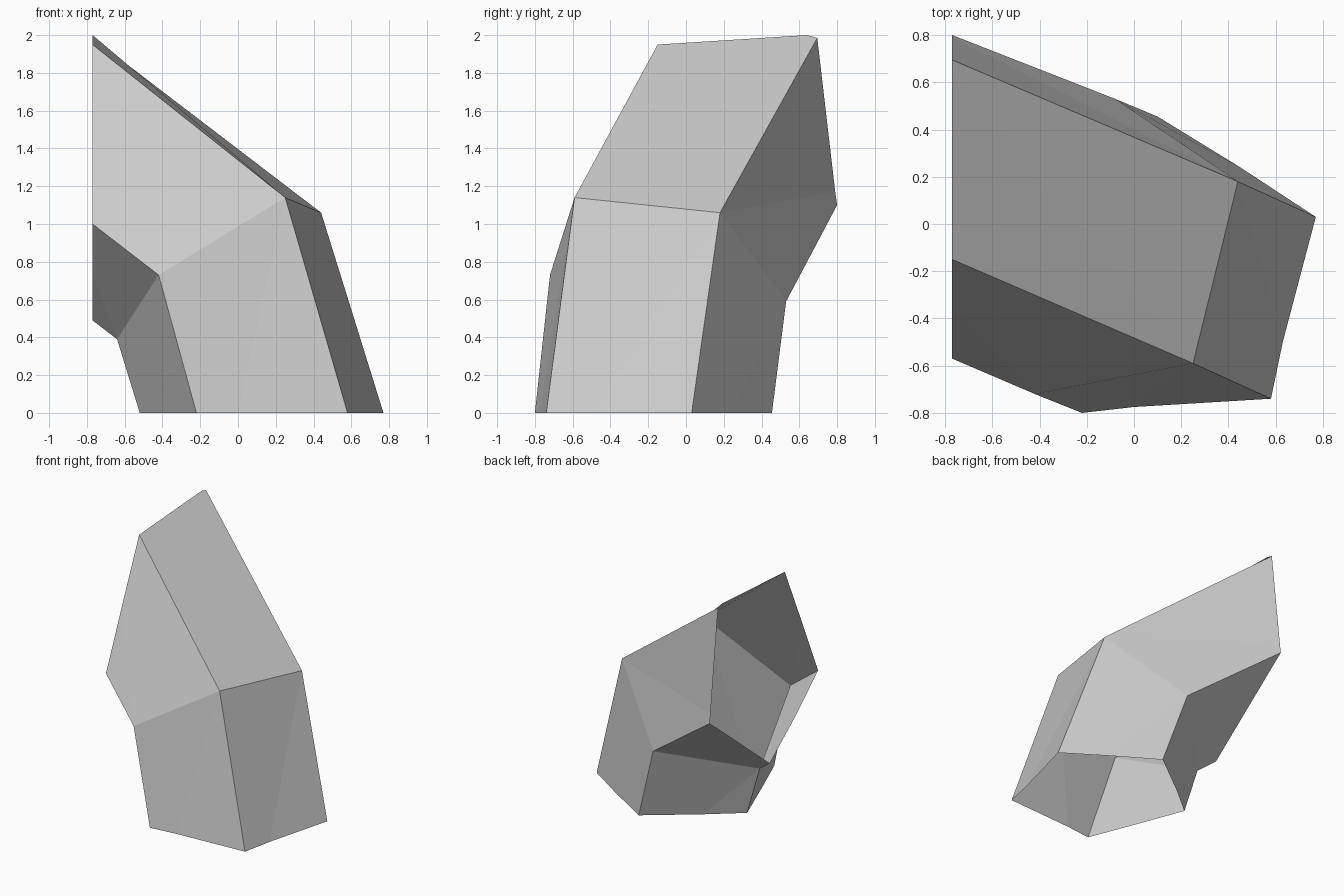
import bpy, bmesh

if "Cube" in bpy.data.objects:
    bpy.data.objects.remove(bpy.data.objects["Cube"])

# Cross-sections of a bent five-sided open tube, listed in the same order
foot = [(0.58, -0.74, 0), (0.77, 0.03, 0), (0.10, 0.455, 0),
        (-0.52, -0.03, 0), (-0.22, -0.80, 0)]
foot_split = [(0.63, -0.50, 0), (0.45, 0.24, 0), (-0.27, 0.175, 0),
              (-0.37, -0.42, 0), (0.0, -0.775, 0)]
bend = [(0.25, -0.59, 1.14), (0.44, 0.18, 1.06), (-0.08, 0.53, 0.59),
        (-0.64, -0.02, 0.39), (-0.42, -0.72, 0.73)]
mouth = [(-0.77, -0.15, 1.95), (-0.77, 0.695, 1.985), (-0.77, 0.80, 1.10),
         (-0.77, 0.04, 0.49), (-0.77, -0.57, 1.00)]
mouth_split = [(-0.77, 0.64, 2.0), (-0.77, 0.79, 1.17), (-0.77, 0.40, 0.78),
               (-0.77, -0.28, 0.74), (-0.77, -0.36, 1.48)]

bm = bmesh.new()
ft, fs, bd, mo, ms = [[bm.verts.new(p) for p in ring]
                      for ring in (foot, foot_split, bend, mouth, mouth_split)]
for i in range(5):
    j = (i + 1) % 5
    # Lower leg
    bm.faces.new((ft[i], fs[i], bd[j], bd[i]))
    bm.faces.new((fs[i], ft[j], bd[j]))
    # Upper arm
    bm.faces.new((bd[i], bd[j], mo[j], ms[i]))
    bm.faces.new((bd[i], ms[i], mo[i]))

mesh = bpy.data.meshes.new("bent_tube")
bm.to_mesh(mesh)
bm.free()
grey = bpy.data.materials.new("light_grey")
grey.diffuse_color = (0.6, 0.6, 0.6, 1)
grey.use_nodes = True
grey.node_tree.nodes["Principled BSDF"].inputs["Base Color"].default_value = grey.diffuse_color
mesh.materials.append(grey)
tube = bpy.data.objects.new("bent_tube", mesh)
bpy.context.collection.objects.link(tube)
